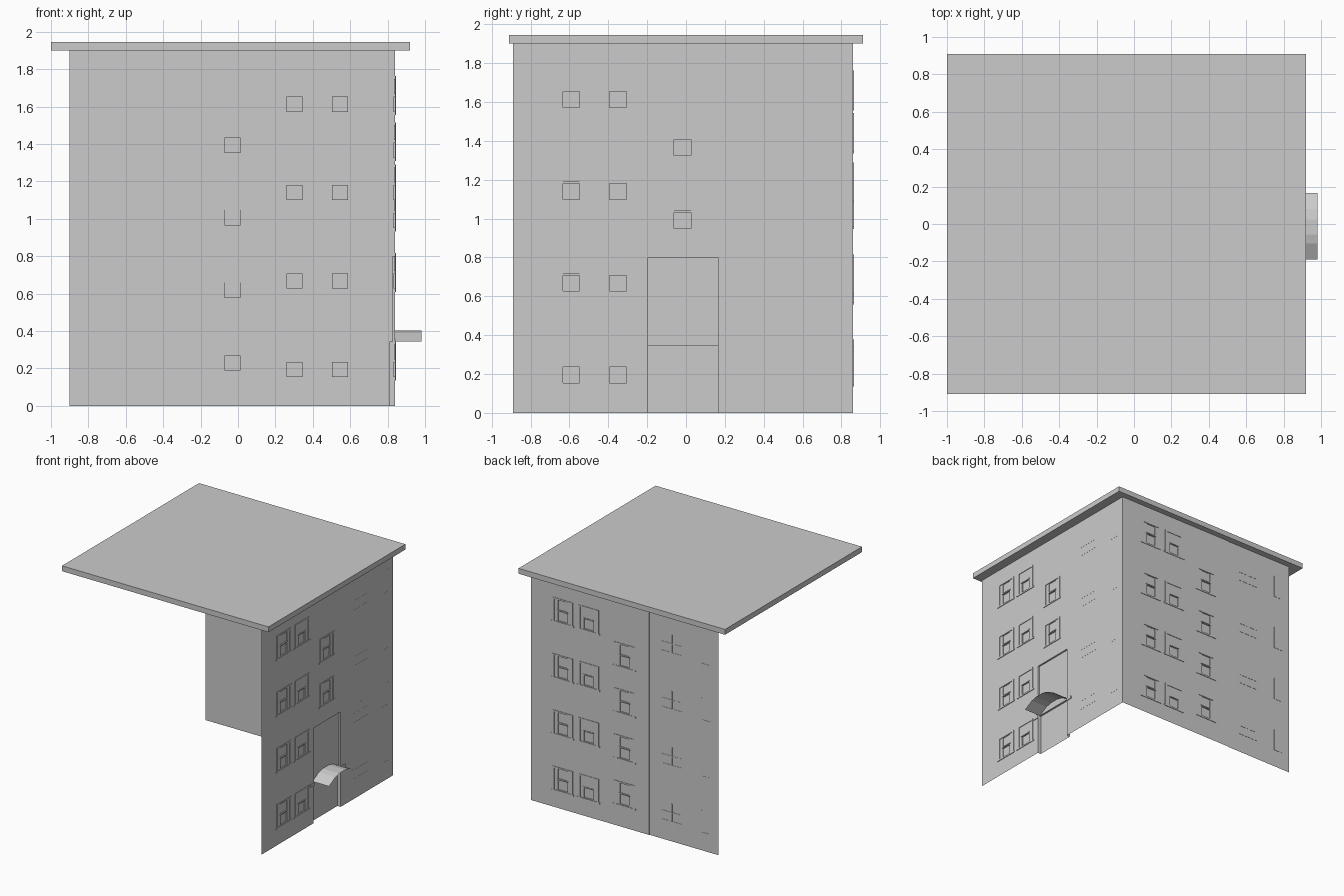
import bpy, bmesh

if "Cube" in bpy.data.objects:
    bpy.data.objects.remove(bpy.data.objects["Cube"])

# One flat colour for the whole model
grey = bpy.data.materials.new("plain grey")
grey.diffuse_color = (0.6, 0.6, 0.6, 1)
grey.use_nodes = True
grey.node_tree.nodes["Principled BSDF"].inputs["Base Color"].default_value = grey.diffuse_color

TOP = 1.90          # underside of the roof
SIDE_X, BACK_Y = 0.84, 0.86


def finish(bm, name):
    bmesh.ops.remove_doubles(bm, verts=bm.verts, dist=1e-5)
    me = bpy.data.meshes.new(name)
    bm.to_mesh(me)
    bm.free()
    me.materials.append(grey)
    ob = bpy.data.objects.new(name, me)
    bpy.context.collection.objects.link(ob)
    return ob


def add_box(bm, lo, hi):
    vs = bmesh.ops.create_cube(bm, size=1)["verts"]
    for v in vs:
        for i in range(3):
            v.co[i] = hi[i] if v.co[i] > 0 else lo[i]


def side(u, z, d):      # right wall: u runs along y, d points outward
    return (SIDE_X + d, u, z)


def back(u, z, d):      # back wall: u runs along x, d points outward
    return (u, BACK_Y + d, z)


def wall(name, place, u0, u1, cuts, flip):
    """Single-skin wall; each cut (u0, u1, z0, z1, depth) is pushed to a depth."""
    us = sorted({round(v, 4) for c in cuts for v in c[:2]} | {u0, u1})
    zs = sorted({round(v, 4) for c in cuts for v in c[2:4]} | {0, TOP})
    nu, nz = len(us) - 1, len(zs) - 1

    def depth(i, j):
        u, z, d = (us[i] + us[i + 1]) / 2, (zs[j] + zs[j + 1]) / 2, 0
        for a, b, c, e, k in cuts:
            if a < u < b and c < z < e:
                d = k
        return d

    bm = bmesh.new()

    def face(pts):
        f = bm.faces.new([bm.verts.new(place(*p)) for p in pts])
        if flip:
            f.normal_flip()

    for i in range(nu):
        for j in range(nz):
            a, b, c, e, d = us[i], us[i + 1], zs[j], zs[j + 1], depth(i, j)
            face([(a, c, d), (b, c, d), (b, e, d), (a, e, d)])
            if i + 1 < nu and depth(i + 1, j) != d:
                k = depth(i + 1, j)
                face([(b, c, d), (b, c, k), (b, e, k), (b, e, d)])
            if j + 1 < nz and depth(i, j + 1) != d:
                k = depth(i, j + 1)
                face([(a, e, d), (b, e, d), (b, e, k), (a, e, k)])
    finish(bm, name)


def bars(name, place, rects, proud):
    """Thin raised strips on a wall."""
    bm = bmesh.new()
    for a, b, c, e in rects:
        p, q = place(a, c, -0.001), place(b, e, proud)
        add_box(bm, p, q)
    finish(bm, name)


def frame(u, z, w=0.19, h=0.195, t=0.018):
    """Jambs, head, sill and meeting rail of one sash window."""
    l, r = u - w / 2, u + w / 2
    return [(l, l + t, z, z + h), (r - t, r, z, z + h),
            (l + t, r - t, z + h - 0.012, z + h), (l - 0.01, r + 0.01, z - 0.012, z),
            (u - 0.05, u + 0.05, z + 0.089, z + 0.098)]


def panes(u, z, upper=True, d=-0.009):
    cuts = [(u - 0.043, u + 0.043, z + 0.005, z + 0.087, d)]
    if upper:
        cuts.append((u - 0.043, u + 0.043, z + 0.1, z + 0.18, d * 0.6))
    return cuts


def muntins(u, z):
    """Flush window drawn by its thin glazing bars."""
    return [(u - 0.004, u + 0.004, z + 0.02, z + 0.17),
            (u - 0.09, u + 0.09, z + 0.09, z + 0.098),
            (u - 0.09, u + 0.09, z + 0.015, z + 0.022)]


def corner_trim(u, z):
    return [(u - 0.006, u, z, z + 0.19), (u - 0.08, u - 0.006, z, z + 0.008)]


floors = [0.148 + 0.473 * k for k in range(4)]

# Back wall, with a slight step between its two halves
cuts = [(-0.90, -0.26, 0, TOP, -0.004)]
frames, flush = [], []
for z in floors:
    cuts += panes(0.545, z) + panes(0.303, z, False)
    frames += frame(0.545, z) + frame(0.303, z)
    flush += muntins(-0.47, z) + corner_trim(-0.745, z)
for k in range(4):
    z = 0.183 + 0.388 * k
    cuts += panes(-0.03, z)
    frames += frame(-0.03, z)
wall("back_wall", back, -0.90, SIDE_X, cuts, True)
bars("back_window_frames", back, frames, 0.004)
bars("back_flush_windows", back, flush, 0.001)

# Right wall, with the door recess and a shallower stair panel above it
cuts = [(-0.195, 0.165, 0, 0.345, -0.03), (-0.195, 0.165, 0.345, 0.80, -0.014)]
frames, flush = [], []
for z in floors:
    cuts += panes(-0.59, z) + panes(-0.35, z, False)
    frames += frame(-0.59, z) + frame(-0.35, z)
    flush += muntins(0.43, z) + corner_trim(0.80, z)
for z in (0.945, 1.32):
    cuts += panes(-0.018, z)
    frames += frame(-0.018, z)
wall("right_wall", side, -0.89, BACK_Y, cuts, False)
bars("right_window_frames", side, frames, 0.005)
bars("right_flush_windows", side, flush, 0.001)

# Small ledges either side of the door
bars("door_ledges", side, [(-0.245, -0.195, 0.32, 0.342), (0.165, 0.22, 0.32, 0.342)], 0.006)

# Arched canopy over the door, a single skin
arc = [(-0.19, 0.345), (-0.105, 0.39), (-0.055, 0.402),
       (0.025, 0.402), (0.08, 0.39), (0.165, 0.345)]
bm = bmesh.new()
for (ya, za), (yb, zb) in zip(arc, arc[1:]):
    bm.faces.new([bm.verts.new(p) for p in
                  ((0.826, ya, za), (0.98, ya, za), (0.98, yb, zb), (0.826, yb, zb))])
finish(bm, "door_canopy")

# Flat overhanging roof
bm = bmesh.new()
add_box(bm, (-1.0, -0.91, TOP), (0.92, 0.91, 1.945))
finish(bm, "roof")
